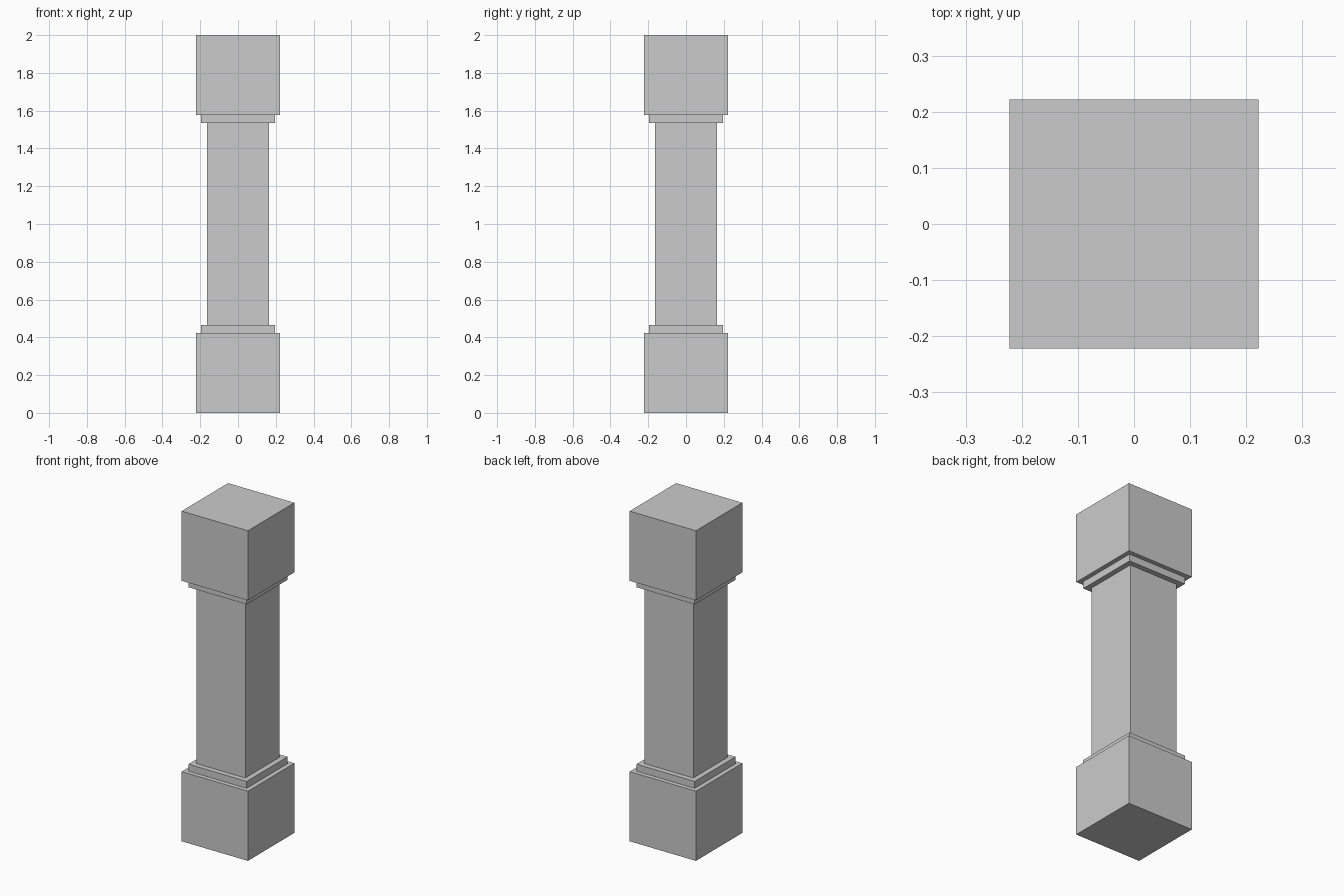
import bpy, bmesh

if "Cube" in bpy.data.objects:
    bpy.data.objects.remove(bpy.data.objects["Cube"])

# Half-width and height up the lower half; the upper half mirrors it about z = 1
lower = [(0.222, 0.0), (0.222, 0.422), (0.195, 0.422), (0.195, 0.464), (0.163, 0.464)]
profile = lower + [(w, 2.0 - z) for w, z in reversed(lower)]

bm = bmesh.new()

# Square rings: plinth, collar, shaft, upper collar, cap block
rings = [[bm.verts.new((sx * w, sy * w, z))
          for sx, sy in ((-1, -1), (1, -1), (1, 1), (-1, 1))]
         for w, z in profile]
for a, b in zip(rings, rings[1:]):
    for i in range(4):
        j = (i + 1) % 4
        bm.faces.new((a[i], a[j], b[j], b[i]))

# Closed bottom and top
bm.faces.new(rings[0][::-1])
bm.faces.new(rings[-1])
bmesh.ops.recalc_face_normals(bm, faces=bm.faces[:])

mesh = bpy.data.meshes.new("square_pillar")
bm.to_mesh(mesh)
bm.free()
bpy.context.collection.objects.link(bpy.data.objects.new("square_pillar", mesh))
